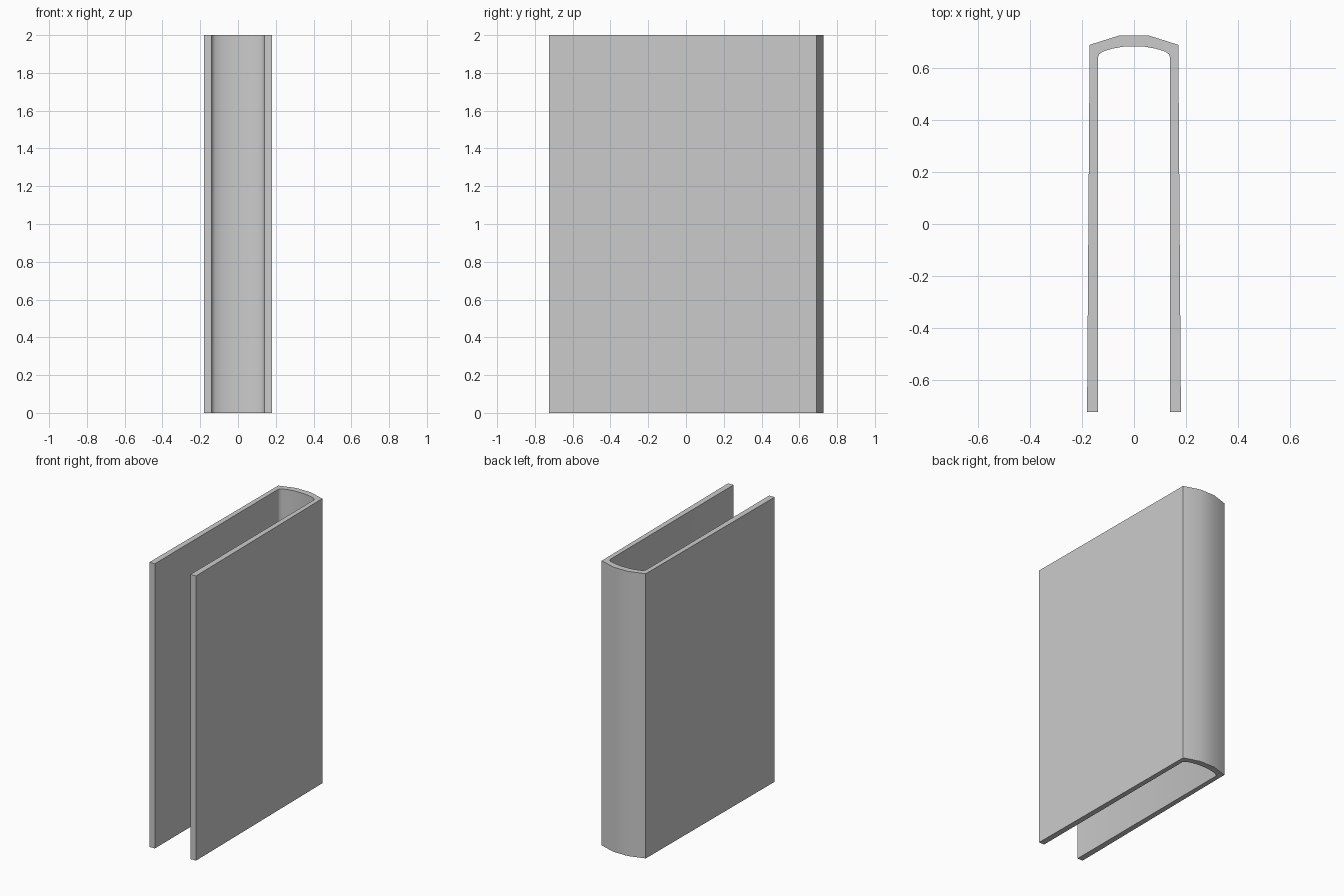
import bpy, bmesh, math

if "Cube" in bpy.data.objects:
    bpy.data.objects.remove(bpy.data.objects["Cube"])

HEIGHT = 2.0

# Right half of the U-shaped section: outer board and spine, then inner spine and board
outer_half = [(0.181, -0.725), (0.171, 0.691), (0.057, 0.727)]
inner_half = [(0.0, 0.685), (0.04, 0.684), (0.085, 0.676), (0.12, 0.665),
              (0.134, 0.655), (0.139, 0.643), (0.139, -0.725)]


def mirror(points):
    return [(-x, y) for x, y in reversed(points)]


profile = (outer_half + mirror(outer_half)
           + mirror(inner_half) + inner_half[1:])

# Book cover: section extruded to full height
bm = bmesh.new()
base = bm.faces.new([bm.verts.new((x, y, 0)) for x, y in profile])
result = bmesh.ops.extrude_face_region(bm, geom=[base], use_keep_orig=True)
top = [v for v in result["geom"] if isinstance(v, bmesh.types.BMVert)]
bmesh.ops.translate(bm, vec=(0, 0, HEIGHT), verts=top)
bmesh.ops.recalc_face_normals(bm, faces=bm.faces)

mesh = bpy.data.meshes.new("book_cover")
bm.to_mesh(mesh)
bm.free()
cover = bpy.data.objects.new("book_cover", mesh)
bpy.context.collection.objects.link(cover)

# Rounded spine shading with crisp board edges
bpy.context.view_layer.objects.active = cover
cover.select_set(True)
bpy.ops.object.shade_smooth_by_angle(angle=math.radians(40))
